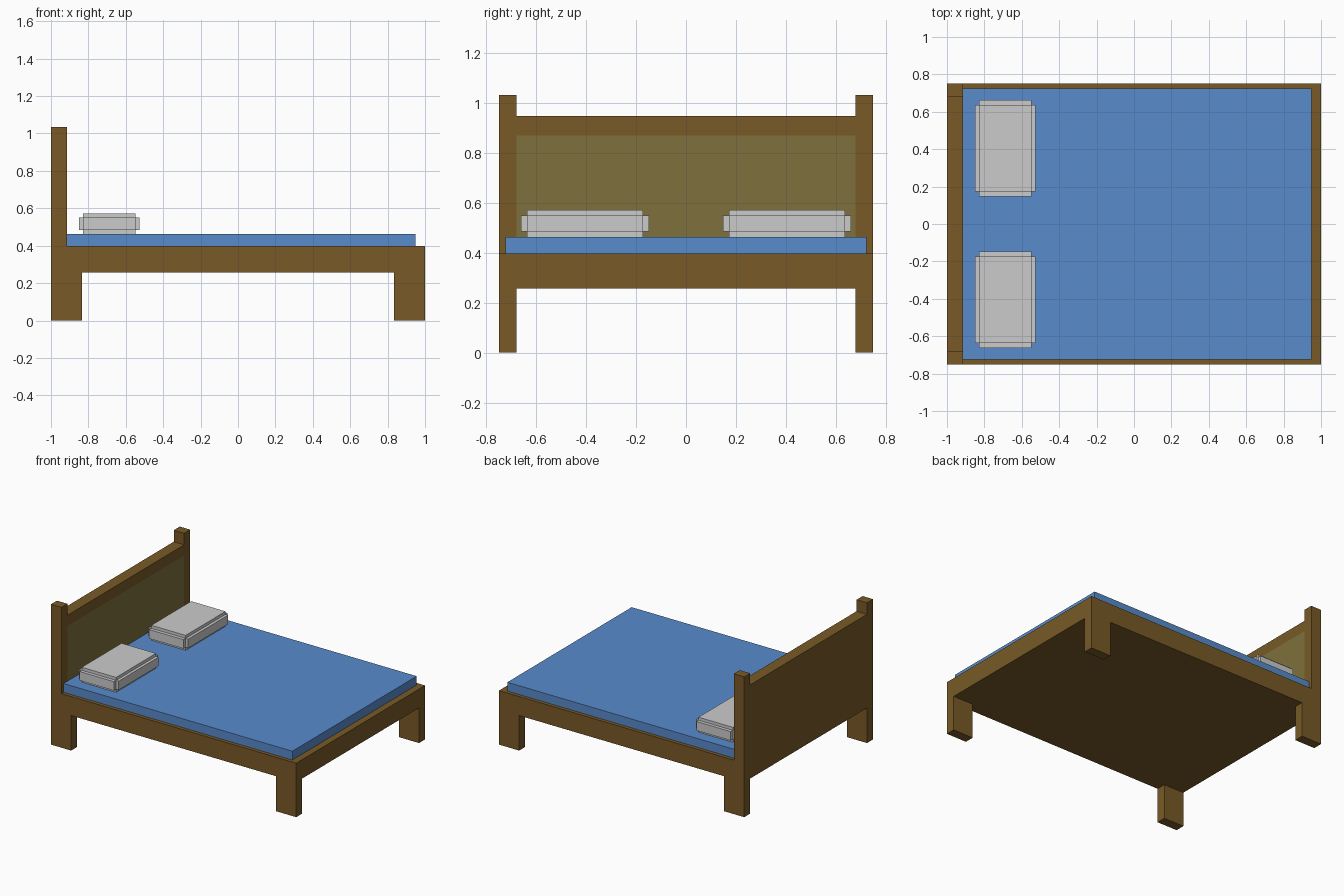
import bpy
import bmesh
from mathutils import Matrix, Vector

if "Cube" in bpy.data.objects:
    bpy.data.objects.remove(bpy.data.objects["Cube"])


def material(name, rgb):
    mat = bpy.data.materials.new(name)
    mat.diffuse_color = (*rgb, 1)
    mat.use_nodes = True
    mat.node_tree.nodes["Principled BSDF"].inputs["Base Color"].default_value = mat.diffuse_color
    return mat


wood = material("wood", (0.19, 0.102, 0.02))
panel_wood = material("panel_wood", (0.205, 0.16, 0.045))
blue = material("blue_fabric", (0.098, 0.258, 0.60))


def build(name, boxes, *mats):
    """Make one object from boxes given as (low corner, high corner)."""
    bm = bmesh.new()
    for lo, hi in boxes:
        lo, hi = Vector(lo), Vector(hi)
        m = Matrix.Translation((lo + hi) / 2) @ Matrix.Diagonal((*(hi - lo), 1))
        bmesh.ops.create_cube(bm, size=1, matrix=m)
    mesh = bpy.data.meshes.new(name)
    bm.to_mesh(mesh)
    bm.free()
    for mat in mats:
        mesh.materials.append(mat)
    obj = bpy.data.objects.new(name, mesh)
    bpy.context.collection.objects.link(obj)
    return obj


def centred(c, h):
    c, h = Vector(c), Vector(h)
    return c - h, c + h


BASE, DECK, HEAD = 0.258, 0.398, -0.915

# Bed frame slab
build("bed_frame", [((-1, -0.75, BASE), (1, 0.75, DECK))], wood)

# Legs, headboard posts and pillows on both sides
for side, s in (("near", -1), ("far", 1)):
    y0, y1 = sorted((s * 0.68, s * 0.75))
    build(f"{side}_head_leg", [((-1, y0, 0), (-0.835, y1, BASE))], wood)
    build(f"{side}_foot_leg", [((0.835, y0, 0), (1, y1, BASE))], wood)
    build(f"{side}_headboard_post", [((-1, y0, DECK), (HEAD, y1, 1.034))], wood)

    # Pillow: a core block with a stepped border
    c = (-0.688, s * 0.405, 0.518)
    build(f"{side}_pillow", [
        centred(c, (0.14, 0.232, 0.055)),
        centred(c, (0.161, 0.232, 0.033)),
        centred(c, (0.14, 0.257, 0.033)),
    ])

# Headboard rail, and the panel with its inner face in a lighter wood
build("headboard_rail", [((-1, -0.68, 0.87), (HEAD, 0.68, 0.949))], wood)
panel = build("headboard_panel", [((-1, -0.68, DECK), (HEAD, 0.68, 0.87))],
              wood, panel_wood)
for face in panel.data.polygons:
    if face.normal.x > 0.9:
        face.material_index = 1

# Mattress
build("mattress", [((HEAD, -0.724, DECK), (0.95, 0.724, 0.463))], blue)
